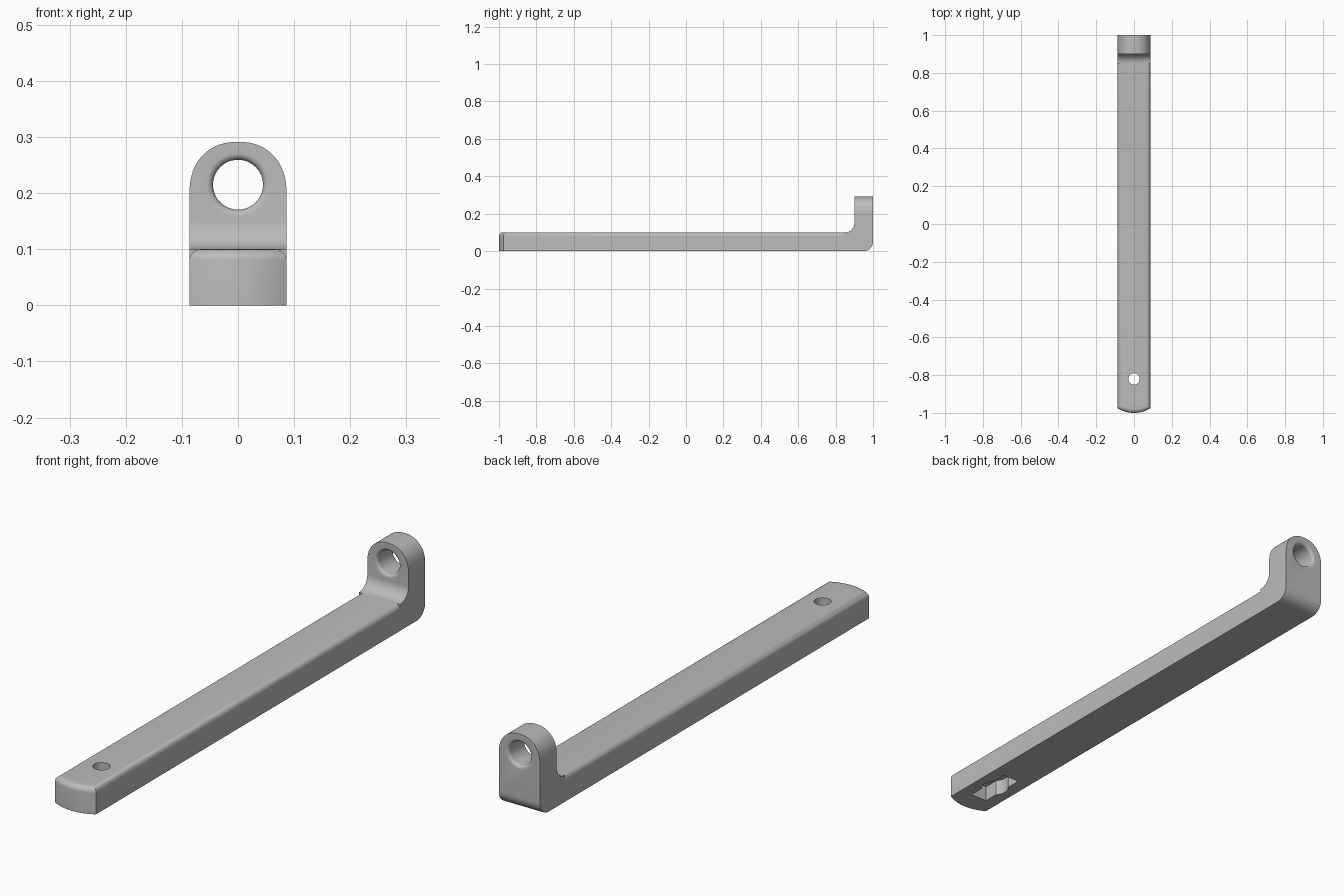
import bpy
import bmesh
from math import sin, cos, pi, radians, sqrt

if "Cube" in bpy.data.objects:
    bpy.data.objects.remove(bpy.data.objects["Cube"], do_unlink=True)

HALF = 0.0865      # half width of the bar
THICK = 0.1        # thickness of bar and upright
HOLE_Y = -0.82     # screw hole position
EYE_Z = 0.215      # eye hole height


def arc(cx, cy, r, a0, a1, n=12):
    angles = [radians(a0 + (a1 - a0) * i / n) for i in range(n + 1)]
    return [(cx + r * cos(a), cy + r * sin(a)) for a in angles]


def loft(name, rings):
    """Skin a stack of closed rings and cap both ends."""
    bm = bmesh.new()
    loops = [[bm.verts.new(p) for p in ring] for ring in rings]
    n = len(loops[0])
    for a, b in zip(loops, loops[1:]):
        for i in range(n):
            j = (i + 1) % n
            bm.faces.new((a[i], a[j], b[j], b[i]))
    bm.faces.new(loops[0][::-1])
    bm.faces.new(loops[-1])
    bmesh.ops.recalc_face_normals(bm, faces=bm.faces)
    mesh = bpy.data.meshes.new(name)
    bm.to_mesh(mesh)
    bm.free()
    obj = bpy.data.objects.new(name, mesh)
    bpy.context.collection.objects.link(obj)
    return obj


def prism(name, outline, axis, lo, hi):
    place = {"x": lambda a, b, t: (t, a, b),
             "y": lambda a, b, t: (a, t, b),
             "z": lambda a, b, t: (a, b, t)}[axis]
    return loft(name, [[place(a, b, t) for a, b in outline] for t in (lo, hi)])


def boolean(target, tool, operation):
    mod = target.modifiers.new(operation, "BOOLEAN")
    mod.operation = operation
    mod.solver = "EXACT"
    mod.object = tool
    bpy.context.view_layer.objects.active = target
    bpy.ops.object.modifier_apply(modifier=mod.name)
    bpy.data.objects.remove(tool, do_unlink=True)


# Long bar with a bowed front end
sagitta = 0.024
radius = (HALF ** 2 + sagitta ** 2) / (2 * sagitta)
bow = []
for i in range(17):
    x = -HALF + 2 * HALF * i / 16
    bow.append((x, -1 + radius - sqrt(radius ** 2 - x ** 2)))
bar = prism("bracket_arm", bow + [(HALF, 0.94), (-HALF, 0.94)], "z", 0, THICK)

# Rounded upper edges on the sides and front
bm = bmesh.new()
bm.from_mesh(bar.data)
top = [e for e in bm.edges
       if all(v.co.z > 0.09 for v in e.verts)
       and not all(v.co.y > 0.9 for v in e.verts)]
bmesh.ops.bevel(bm, geom=top, offset=0.02, segments=6, profile=0.5,
                affect="EDGES")
bm.to_mesh(bar.data)
bm.free()

# Upright with inner fillet and rounded outer heel
side = ([(0.85, 0)] + arc(0.95, 0.05, 0.05, -90, 0) + [(1, 0.35), (0.9, 0.35)]
        + arc(0.85, 0.15, 0.05, 0, -90))
upright = prism("upright", side, "x", -0.12, 0.12)

# Arched outline of the upright
arch = [(-HALF, -0.05), (HALF, -0.05)]
for i in range(41):
    a = pi * i / 40
    c, s = cos(a), abs(sin(a))
    x = HALF * abs(c) ** 0.9 * (1 if c > 0 else -1)
    arch.append((x, 0.2 + 0.0915 * s ** 0.9))
boolean(upright, prism("arch", arch, "y", 0.7, 1.1), "INTERSECT")
boolean(bar, upright, "UNION")

# Eye hole with softened rims
R, F = 0.0445, 0.012
profile = [(0.88, R + F)]
profile += [(0.9 + F - F * cos(a), R + F - F * sin(a))
            for a in (pi / 2 * i / 6 for i in range(7))]
profile += [(1.9 - y, r) for y, r in reversed(profile)]
rings = [[(x, y, z) for x, z in arc(0, EYE_Z, r, 0, 360, 48)[:-1]]
         for y, r in profile]
boolean(bar, loft("eye_cutter", rings), "DIFFERENCE")

# Screw hole and keyed pocket underneath
W, L = 0.035, 0.095
slot = [(-W, HOLE_Y - L), (W, HOLE_Y - L), (W, HOLE_Y + L), (-W, HOLE_Y + L)]
boolean(bar, prism("slot_cutter", slot, "z", -0.05, 0.06), "DIFFERENCE")
for r, depth in ((0.05, 0.061), (0.03, 0.2)):
    ring = arc(0, HOLE_Y, r, 0, 360, 40)[:-1]
    boolean(bar, prism("round_cutter", ring, "z", -0.05, depth), "DIFFERENCE")

# Single grey material
grey = bpy.data.materials.new("plain_grey")
grey.use_nodes = True
colour = (0.5, 0.5, 0.5, 1)
grey.diffuse_color = colour
grey.node_tree.nodes["Principled BSDF"].inputs["Base Color"].default_value = colour
bar.data.materials.clear()
bar.data.materials.append(grey)
for face in bar.data.polygons:
    face.material_index = 0

bpy.ops.object.select_all(action="DESELECT")
bar.select_set(True)
bpy.context.view_layer.objects.active = bar
bpy.ops.object.shade_smooth_by_angle(angle=radians(30))
